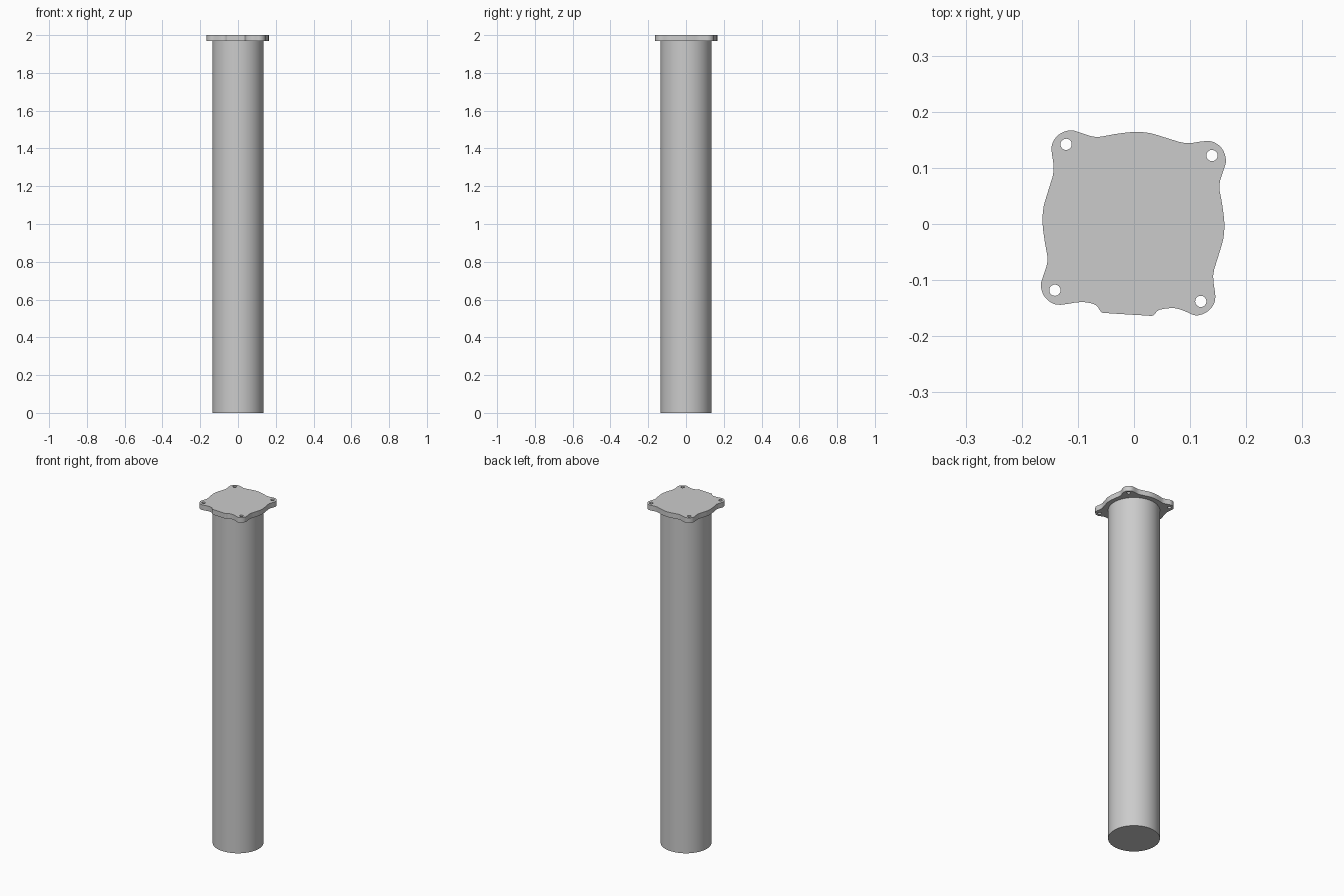
import bpy, bmesh, math
from mathutils import Vector, Matrix

cube = bpy.data.objects.get("Cube")
if cube:
    bpy.data.objects.remove(cube)

TOP, THICK, RADIUS = 2.0, 0.03, 0.135
CENTRE = Vector((-0.001, 0.002))

grey = bpy.data.materials.new("plain_grey")
grey.use_nodes = True
colour = (0.6, 0.6, 0.6, 1)
grey.diffuse_color = colour
grey.node_tree.nodes["Principled BSDF"].inputs["Base Color"].default_value = colour


def finish(obj, angle):
    bpy.ops.object.select_all(action="DESELECT")
    obj.select_set(True)
    bpy.context.view_layer.objects.active = obj
    bpy.ops.object.shade_smooth_by_angle(angle=math.radians(angle))


def smooth_loop(points, steps=3):
    """Closed Catmull-Rom curve through the points."""
    out, n = [], len(points)
    for i in range(n):
        a, b, c, d = (points[(i + k) % n] for k in (-1, 0, 1, 2))
        for s in range(steps):
            t = s / steps
            out.append(0.5 * (2 * b + (c - a) * t + (2 * a - 5 * b + 4 * c - d) * t * t
                              + (3 * b - a - 3 * c + d) * t ** 3))
    return out


# Flange outline: one corner lobe and one wavy side, turned four times
lobe = [(-0.111, 0.165), (-0.129, 0.16), (-0.142, 0.147), (-0.146, 0.13)]
side = [(-0.142, 0.094), (-0.151, 0.06), (-0.16, 0.029), (-0.162, 0),
        (-0.158, -0.034), (-0.153, -0.067), (-0.161, -0.095)]
# The front side carries a raised tab instead of the wave
front_tab = [(-0.094, -0.139), (-0.069, -0.144), (-0.058, -0.157), (-0.045, -0.159),
             (0.02, -0.163), (0.034, -0.163), (0.045, -0.153), (0.072, -0.15), (0.092, -0.156)]
outline, holes = [], []
for k in range(4):
    turn = Matrix.Rotation(k * math.pi / 2, 2)
    outline += [turn @ Vector(p) + CENTRE for p in lobe]
    if k == 1:
        outline += [Vector(p) for p in front_tab]
    else:
        outline += [turn @ Vector(p) + CENTRE for p in side]
    bolt = turn @ Vector((-0.12, 0.14)) + CENTRE
    holes.append([bolt + Matrix.Rotation(math.tau * i / 24, 2) @ Vector((0.01, 0))
                  for i in range(24)])

# Flange plate with four bolt holes
curve = bpy.data.curves.new("flange_plate", "CURVE")
curve.dimensions = "2D"
curve.fill_mode = "BOTH"
curve.extrude = THICK / 2
for loop in [smooth_loop(outline)] + holes:
    spline = curve.splines.new("POLY")
    spline.points.add(len(loop) - 1)
    for point, p in zip(spline.points, loop):
        point.co = (p.x, p.y, 0, 1)
    spline.use_cyclic_u = True
curve.materials.append(grey)
flange = bpy.data.objects.new("flange_plate", curve)
flange.location.z = TOP - THICK / 2
bpy.context.collection.objects.link(flange)
bpy.ops.object.select_all(action="DESELECT")
flange.select_set(True)
bpy.context.view_layer.objects.active = flange
bpy.ops.object.convert(target="MESH")
flange = bpy.context.object
bm = bmesh.new()
bm.from_mesh(flange.data)
bmesh.ops.remove_doubles(bm, verts=bm.verts, dist=0.0001)
bmesh.ops.recalc_face_normals(bm, faces=bm.faces)
bm.to_mesh(flange.data)
bm.free()
finish(flange, 30)

# Long closed tube under the flange
height = TOP - THICK
bpy.ops.mesh.primitive_cylinder_add(vertices=64, radius=RADIUS, depth=height,
                                    location=(0, 0, height / 2))
tube = bpy.context.object
tube.name = "tube_body"
tube.data.materials.append(grey)
finish(tube, 30)
